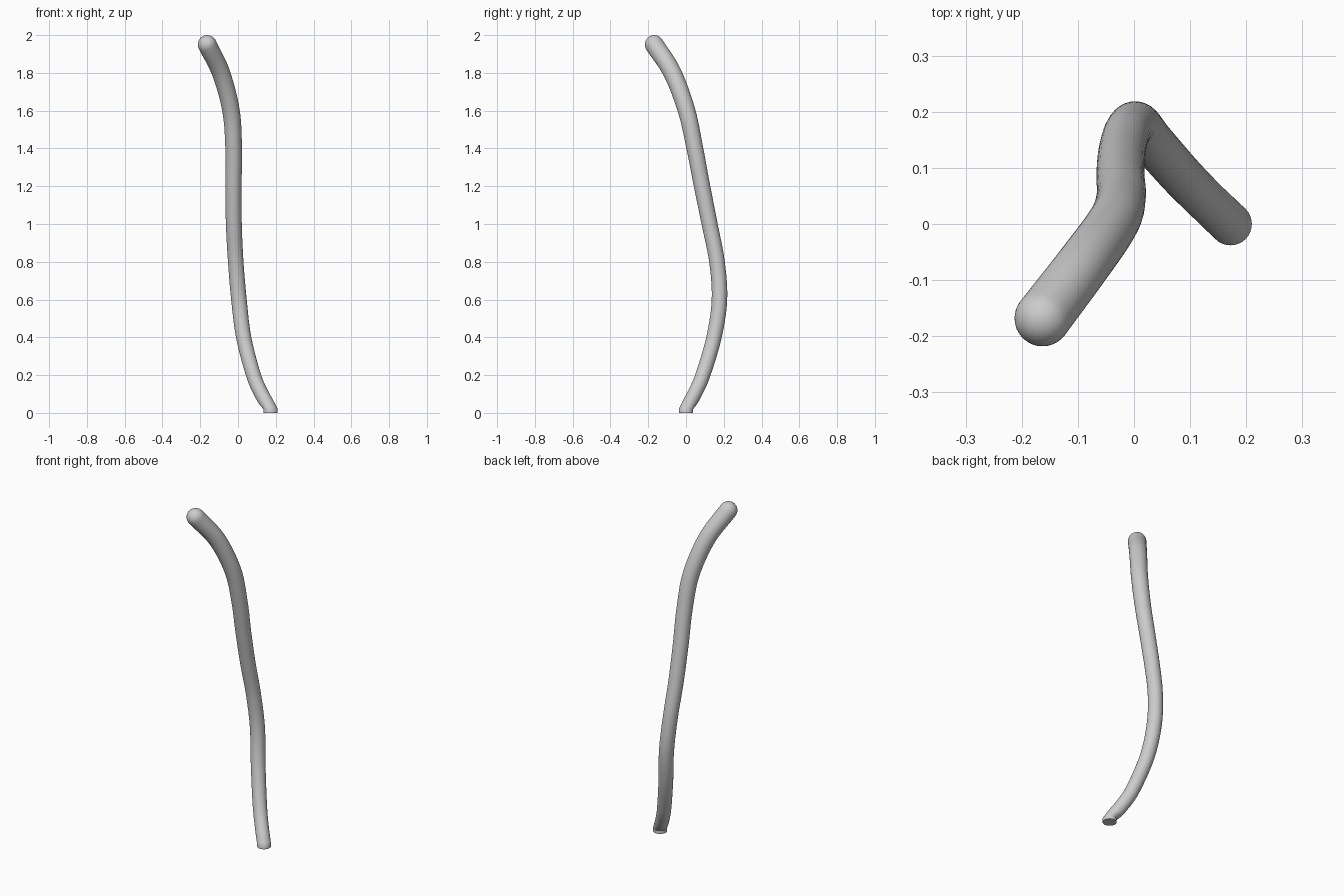
import bpy, bmesh, math
from mathutils import Vector

if "Cube" in bpy.data.objects:
    bpy.data.objects.remove(bpy.data.objects["Cube"])

SIDES, STEPS = 32, 10

# Centre line of the rod: x, y, z, radius
PATH = [
    (0.172, 0.000, 0.02, 0.038), (0.125, 0.045, 0.10, 0.038),
    (0.082, 0.089, 0.20, 0.039), (0.030, 0.148, 0.40, 0.040),
    (0.005, 0.177, 0.60, 0.041), (-0.012, 0.164, 0.80, 0.041),
    (-0.022, 0.125, 1.00, 0.042), (-0.024, 0.085, 1.20, 0.043),
    (-0.023, 0.047, 1.40, 0.044), (-0.037, 0.003, 1.60, 0.046),
    (-0.090, -0.072, 1.80, 0.048), (-0.163, -0.168, 1.95, 0.050),
]


def catmull(p0, p1, p2, p3, t):
    return 0.5 * (2 * p1 + (p2 - p0) * t + (2 * p0 - 5 * p1 + 4 * p2 - p3) * t * t
                  + (3 * p1 - p0 - 3 * p2 + p3) * t ** 3)


# Smooth the path
pts = [Vector(p) for p in PATH]
ctrl = [2 * pts[0] - pts[1]] + pts + [2 * pts[-1] - pts[-2]]
samples = []
for i in range(len(pts) - 1):
    for s in range(STEPS):
        samples.append(catmull(*ctrl[i:i + 4], s / STEPS))
samples.append(pts[-1])

bm = bmesh.new()


def ring(centre, tangent, radius):
    v = tangent.cross(Vector((1, 0, 0))).normalized()
    u = v.cross(tangent).normalized()
    return [bm.verts.new(centre + radius * (u * math.cos(a) + v * math.sin(a)))
            for a in (2 * math.pi * k / SIDES for k in range(SIDES))]


# Flat foot, then the tapering rod
up = Vector((0, 0, 1))
rings = [ring(Vector((0.172, 0, 0)), up, 0.038)]
for i, p in enumerate(samples):
    a, b = samples[max(i - 1, 0)], samples[min(i + 1, len(samples) - 1)]
    tangent = (b - a).to_3d().normalized()
    blend = min(1, i / 8)
    direction = up.lerp(tangent, blend).normalized()
    rings.append(ring(p.to_3d(), direction, p.w))

# Rounded tip
tip, radius = samples[-1].to_3d(), samples[-1].w
for k in range(1, 8):
    a = k * math.pi / 16
    rings.append(ring(tip + tangent * radius * math.sin(a), tangent, radius * math.cos(a)))
pole = bm.verts.new(tip + tangent * radius)

for r0, r1 in zip(rings, rings[1:]):
    for k in range(SIDES):
        n = (k + 1) % SIDES
        bm.faces.new((r0[k], r0[n], r1[n], r1[k]))
for k in range(SIDES):
    bm.faces.new((rings[-1][k], rings[-1][(k + 1) % SIDES], pole))
bm.faces.new(rings[0])
bmesh.ops.recalc_face_normals(bm, faces=bm.faces)

mesh = bpy.data.meshes.new("curved_rod")
bm.to_mesh(mesh)
bm.free()
rod = bpy.data.objects.new("curved_rod", mesh)
bpy.context.collection.objects.link(rod)
bpy.context.view_layer.objects.active = rod
rod.select_set(True)
bpy.ops.object.shade_smooth_by_angle(angle=math.radians(40))
